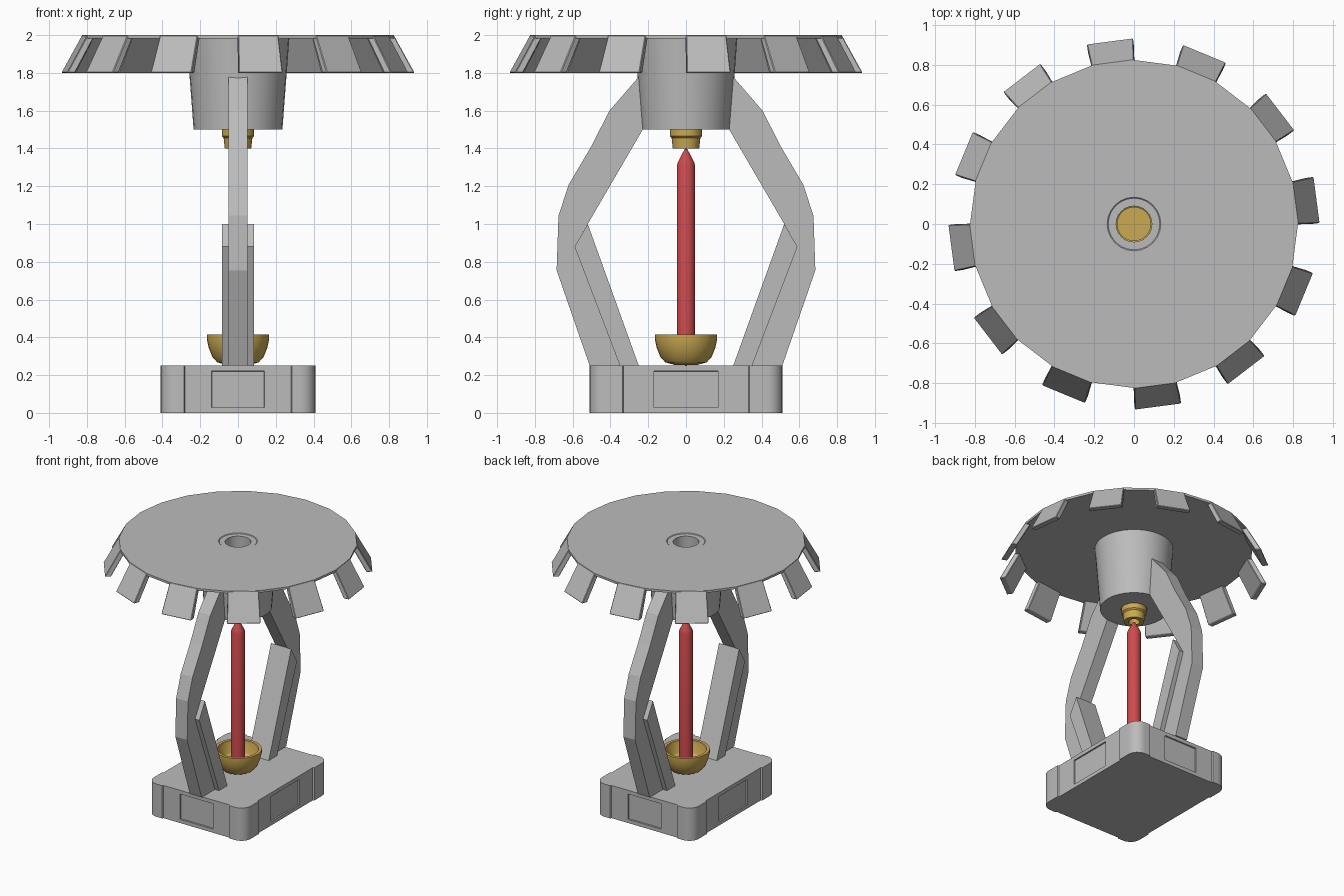
import bpy, bmesh, math
from mathutils import Matrix, Vector

if "Cube" in bpy.data.objects:
    bpy.data.objects.remove(bpy.data.objects["Cube"])


def material(name, rgb):
    m = bpy.data.materials.new(name)
    m.use_nodes = True
    m.diffuse_color = (*rgb, 1)
    m.node_tree.nodes["Principled BSDF"].inputs["Base Color"].default_value = (*rgb, 1)
    return m


STEEL = material("grey_steel", (0.5, 0.5, 0.5))
BRASS = material("brass", (0.6, 0.4, 0.085))
RED = material("red_glass", (0.62, 0.07, 0.075))


def finish(bm, name, mat, smooth=False):
    bmesh.ops.recalc_face_normals(bm, faces=bm.faces)
    mesh = bpy.data.meshes.new(name)
    bm.to_mesh(mesh)
    bm.free()
    mesh.materials.append(mat)
    ob = bpy.data.objects.new(name, mesh)
    bpy.context.collection.objects.link(ob)
    if smooth:
        bpy.ops.object.select_all(action="DESELECT")
        ob.select_set(True)
        bpy.context.view_layer.objects.active = ob
        bpy.ops.object.shade_smooth_by_angle(angle=math.radians(30))
    return ob


def lathe(name, profile, mat, steps=32, closed=False, smooth=True):
    """Spin an (r, z) profile around the z axis."""
    bm = bmesh.new()
    vs = [bm.verts.new((r, 0, z)) for r, z in profile]
    pairs = list(zip(vs, vs[1:])) + ([(vs[-1], vs[0])] if closed else [])
    edges = [bm.edges.new(p) for p in pairs]
    bmesh.ops.spin(bm, geom=vs + edges, cent=(0, 0, 0), axis=(0, 0, 1),
                   angle=math.tau, steps=steps, use_merge=False)
    bmesh.ops.remove_doubles(bm, verts=bm.verts, dist=1e-4)
    return finish(bm, name, mat, smooth)


def prism(points, shift):
    """Extrude a closed outline of 3D points along a vector."""
    bm = bmesh.new()
    face = bm.faces.new([bm.verts.new(p) for p in points])
    new = bmesh.ops.extrude_face_region(bm, geom=[face])["geom"]
    bmesh.ops.translate(bm, vec=shift, verts=[v for v in new if isinstance(v, bmesh.types.BMVert)])
    bmesh.ops.recalc_face_normals(bm, faces=bm.faces)
    return bm


# Base block: raised rounded corners, set-back sides with recessed panels
corner = [(0.40, 0.33), (0.41, 0.335)]
for i in range(7):
    a = math.radians(15 * i)
    corner.append((0.33 + 0.08 * math.cos(a), 0.43 + 0.08 * math.sin(a)))
corner += [(0.285, 0.51), (0.28, 0.50)]
outline = []
for sx, sy in ((1, 1), (-1, 1), (-1, -1), (1, -1)):
    quarter = [(sx * x, sy * y, 0) for x, y in corner]
    outline += quarter if sx == sy else quarter[::-1]
bm = prism(outline, (0, 0, 0.25))
sides = [f for f in bm.faces if abs(f.normal.z) < 0.1
         and f.calc_area() > 0.1]
bmesh.ops.inset_individual(bm, faces=sides, thickness=0.04)
for f in sides:
    tangent = Vector((0, 0, 1)).cross(f.normal)
    half = 0.17 if abs(f.normal.x) > 0.5 else 0.14
    for v in f.verts:
        t = v.co.dot(tangent)
        v.co += tangent * (math.copysign(half, t) - t)
bmesh.ops.inset_individual(bm, faces=sides, thickness=0.002, depth=-0.01)
finish(bm, "base_block", STEEL, True)

# Two frame arms, each with a wider inner brace
arm = [(0.51, 0.25), (0.685, 0.755), (0.675, 1.045), (0.62, 1.21), (0.505, 1.405),
       (0.405, 1.6), (0.245, 1.785), (0.15, 1.785), (0.15, 1.52), (0.22, 1.515),
       (0.59, 0.88), (0.35, 0.25)]
brace = [(0.52, 1.0), (0.59, 0.88), (0.35, 0.25), (0.25, 0.25)]
for side, label in ((-1, "front"), (1, "back")):
    for part, shape, half in (("arm", arm, 0.05), ("brace", brace, 0.085)):
        bm = prism([(-half, side * y, z) for y, z in shape], (2 * half, 0, 0))
        finish(bm, f"{label}_{part}", STEEL)

# Hub with a bore, and the deflector disc above it
lathe("hub", [(0.09, 1.5), (0.235, 1.5), (0.272, 1.985), (0.09, 1.985)], STEEL, 32, True)
lathe("deflector_disc", [(0.09, 1.983), (0.825, 1.983), (0.825, 2.0), (0.135, 2.0),
                         (0.13, 1.996), (0.09, 1.996)], STEEL, 24, True, False)

# Twelve flared tabs on every other edge of the disc
tab = [(0.785, 1.985, 0.106), (0.818, 2.0, 0.108), (0.928, 1.8, 0.117), (0.885, 1.8, 0.117)]
for i in range(12):
    bm = bmesh.new()
    left, right = ([bm.verts.new((r, s * w, z)) for r, z, w in tab] for s in (-1, 1))
    bm.faces.new(left)
    bm.faces.new(right[::-1])
    for k in range(4):
        n = (k + 1) % 4
        bm.faces.new((left[k], right[k], right[n], left[n]))
    bmesh.ops.bevel(bm, geom=bm.edges[:], offset=0.004, segments=1, affect="EDGES")
    turn = Matrix.Rotation(math.radians(7.5 + 30 * i), 3, "Z")
    bmesh.ops.rotate(bm, cent=(0, 0, 0), matrix=turn, verts=bm.verts)
    finish(bm, f"deflector_tab_{i + 1}", STEEL)

# Brass plug in the hub, with a socket for the bulb tip
lathe("plug", [(0, 1.55), (0.086, 1.55), (0.086, 1.465), (0.076, 1.455), (0.07, 1.4),
               (0.04, 1.4), (0.03, 1.44), (0, 1.44)], BRASS)

# Brass cup holding the red bulb
lathe("cup", [(0, 0.252), (0.06, 0.254), (0.11, 0.268), (0.135, 0.295), (0.155, 0.345),
              (0.165, 0.39), (0.165, 0.415), (0.142, 0.415), (0.138, 0.385), (0.115, 0.33),
              (0.08, 0.305), (0, 0.3)], BRASS)
lathe("bulb", [(0, 0.29), (0.048, 0.3), (0.048, 1.31), (0.042, 1.33),
               (0.008, 1.395), (0, 1.4)], RED)
